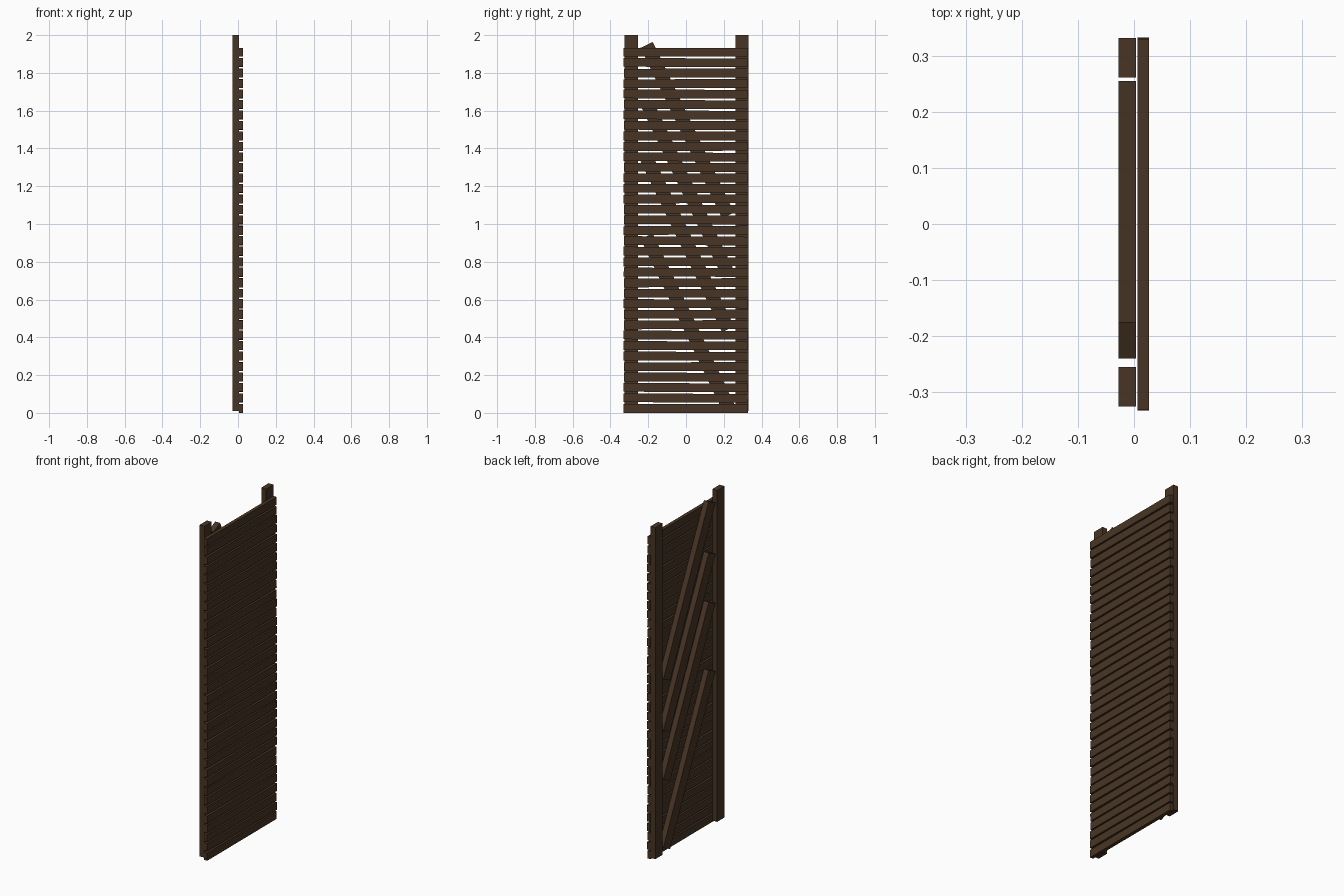
import bpy, math, random
from mathutils import Matrix

if "Cube" in bpy.data.objects:
    bpy.data.objects.remove(bpy.data.objects["Cube"])

random.seed(4)

wood = bpy.data.materials.new("dark_brown_wood")
wood.diffuse_color = (0.064, 0.036, 0.018, 1)
wood.use_nodes = True
wood.node_tree.nodes["Principled BSDF"].inputs["Base Color"].default_value = wood.diffuse_color


def plank(name, centre, size, tilt=0.0):
    """Box plank, tilted about the x axis."""
    bpy.ops.mesh.primitive_cube_add(size=1)
    ob = bpy.context.object
    ob.name = name
    ob.data.transform(Matrix.Translation(centre) @ Matrix.Rotation(tilt, 4, 'X')
                      @ Matrix.Diagonal((*size, 1)))
    ob.data.materials.append(wood)
    return ob


# Upright posts on the rear face
FRAME_X, FRAME_T = -0.012, 0.032
for name, y in (("left_post", -0.29), ("right_post", 0.2965)):
    plank(name, (FRAME_X, y, 1.005), (FRAME_T, 0.07, 1.99))

# Four parallel diagonal braces between the posts
angle = math.radians(25.5)
for i, peak in enumerate((0.95, 1.36, 1.655, 1.963)):
    plank(f"diagonal_brace_{i + 1}", (FRAME_X, 0.0075, peak - 0.466),
          (FRAME_T, 0.071, 1.0), angle)

# Horizontal slats, each nailed on very slightly crooked
COUNT, PITCH, HEIGHT = 35, 0.0555, 0.046
for i in range(COUNT):
    tilt = 0.0 if i in (0, COUNT - 1) else random.uniform(-0.006, 0.006)
    shift = random.uniform(-0.002, 0.002)
    plank(f"slat_{i + 1}", (0.0165, shift, HEIGHT / 2 + i * PITCH),
          (0.021, 0.66, HEIGHT), tilt)
